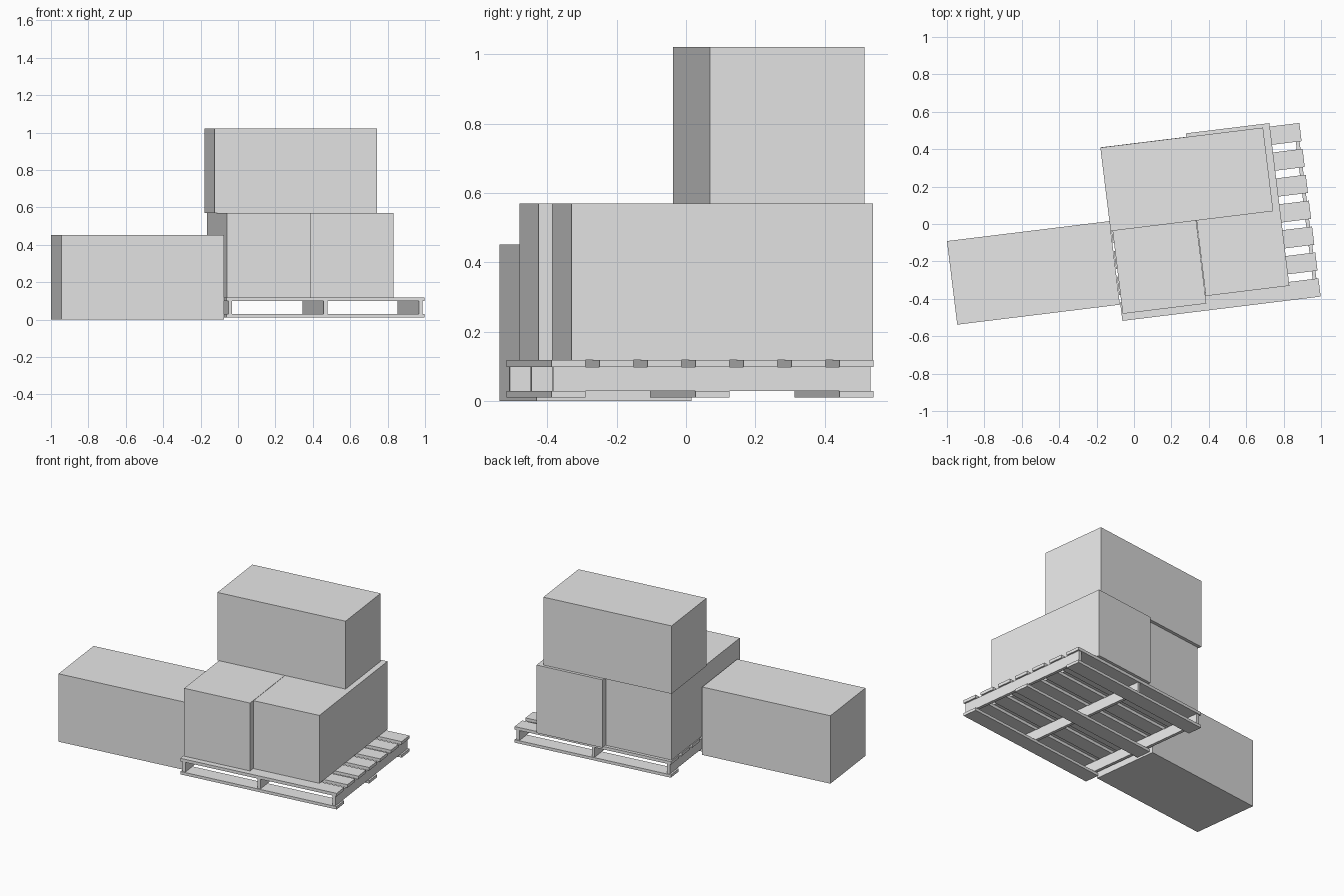
import bpy
import bmesh
from mathutils import Matrix, Vector
from math import radians

cube = bpy.data.objects.get("Cube")
if cube:
    bpy.data.objects.remove(cube, do_unlink=True)

# Single plain grey
grey = bpy.data.materials.new("plain_grey")
grey.use_nodes = True
colour = (0.8, 0.8, 0.8, 1)
grey.diffuse_color = colour
grey.node_tree.nodes["Principled BSDF"].inputs["Base Color"].default_value = colour

TURN = Matrix.Rotation(radians(7), 4, 'Z')


def block(name, corner, size, offset=(0, 0, 0)):
    """Box turned with the stack, placed by its front lower corner."""
    mesh = bpy.data.meshes.new(name)
    bm = bmesh.new()
    bmesh.ops.create_cube(bm, size=1)
    bmesh.ops.translate(bm, vec=(0.5, 0.5, 0.5), verts=bm.verts)
    bmesh.ops.scale(bm, vec=size, verts=bm.verts)
    bm.to_mesh(mesh)
    bm.free()
    mesh.materials.append(grey)
    obj = bpy.data.objects.new(name, mesh)
    obj.matrix_world = Matrix.Translation(corner) @ TURN @ Matrix.Translation(Vector(offset))
    bpy.context.collection.objects.link(obj)
    return obj


# Cartons
LONG, WIDE, TALL = 0.876, 0.45, 0.452
block("floor_carton", (-0.945, -0.538, 0), (LONG, WIDE, TALL))
block("lower_carton_right", (-0.06, -0.48, 0.118), (WIDE, LONG, TALL))
block("lower_carton_left", (0.384, -0.385, 0.118), (WIDE, LONG, TALL))
block("upper_carton", (-0.125, -0.038, 0.57), (LONG, WIDE, TALL))

# Pallet
PALLET = (-0.062, -0.518, 0)
LENGTH, DEPTH = 1.068, 0.935
BOARD, COUNT = 0.098, 7
pitch = (DEPTH - BOARD) / (COUNT - 1)
for i in range(COUNT):
    block(f"deck_board_{i + 1}", PALLET, (LENGTH, BOARD, 0.02), (0, i * pitch, 0.098))
    if i % 3 == 0:
        block(f"bottom_board_{i // 3 + 1}", PALLET, (LENGTH, BOARD, 0.019), (0, i * pitch, 0.011))

# Stringers between the two layers of boards
INSET, THICK = 0.011, 0.02
for i in range(3):
    x = INSET + i * (LENGTH - THICK - 2 * INSET) / 2
    block(f"stringer_{i + 1}", PALLET, (THICK, DEPTH - 0.012, 0.068), (x, 0.006, 0.03))
